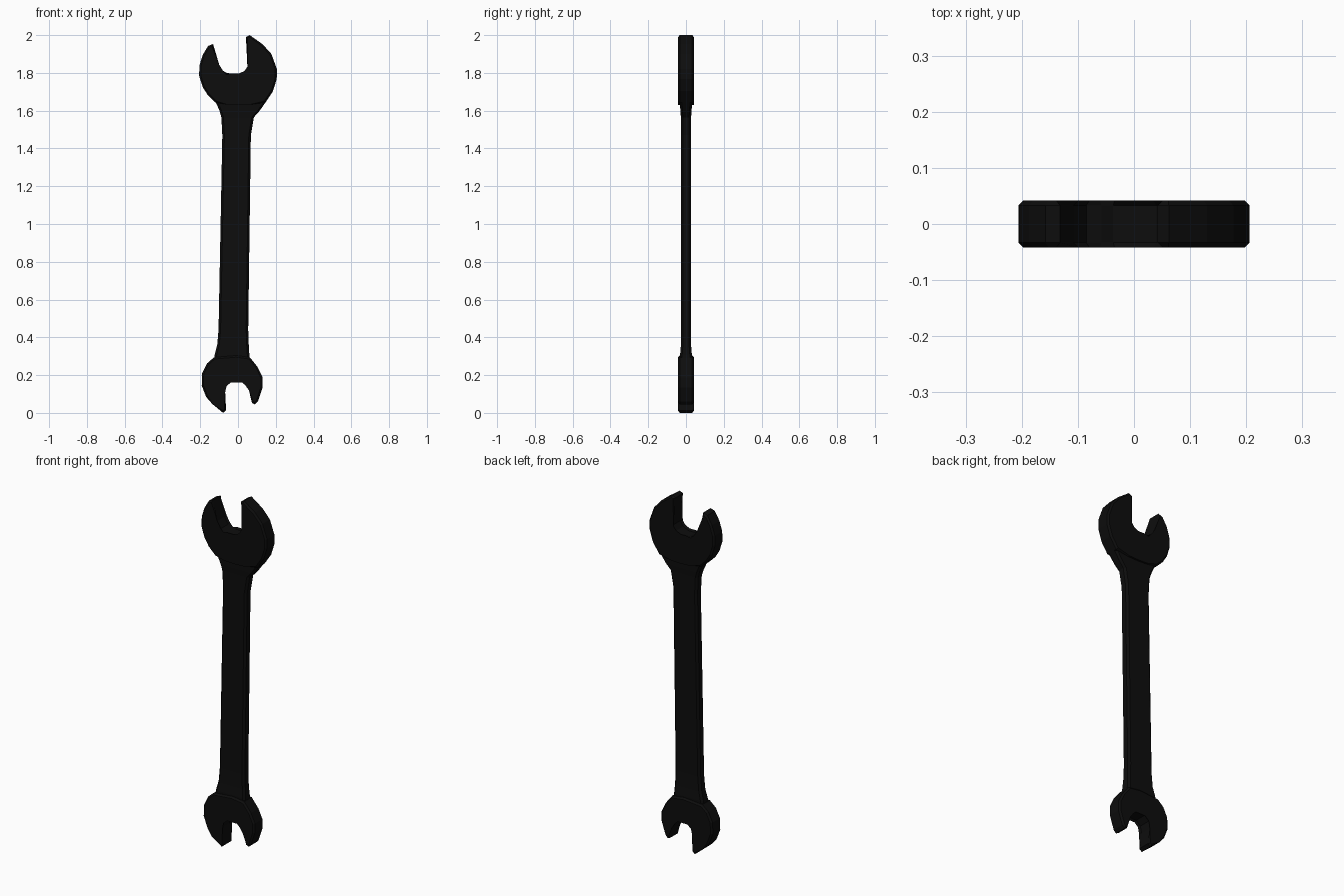
import bpy, bmesh

if "Cube" in bpy.data.objects:
    bpy.data.objects.remove(bpy.data.objects["Cube"])

steel = bpy.data.materials.new("black_steel")
steel.diffuse_color = (0.004, 0.004, 0.004, 1)
steel.use_nodes = True
steel.node_tree.nodes["Principled BSDF"].inputs["Base Color"].default_value = steel.diffuse_color


def finish(name, bm):
    bmesh.ops.recalc_face_normals(bm, faces=bm.faces)
    mesh = bpy.data.meshes.new(name)
    bm.to_mesh(mesh)
    bm.free()
    mesh.materials.append(steel)
    obj = bpy.data.objects.new(name, mesh)
    bpy.context.collection.objects.link(obj)
    return obj


# Flat plate cut from an x/z outline, with chamfered front and back rims
def jaw_head(name, outline, half=0.042, chamfer=0.009):
    bm = bmesh.new()
    front = [bm.verts.new((x, -half, z)) for x, z in outline]
    back = [bm.verts.new((x, half, z)) for x, z in outline]
    n = len(outline)
    bm.faces.new(front)
    bm.faces.new(back[::-1])
    for i in range(n):
        j = (i + 1) % n
        bm.faces.new((front[j], front[i], back[i], back[j]))
    rims = [e for e in bm.edges if abs(e.verts[0].co.y - e.verts[1].co.y) < 1e-6]
    bmesh.ops.bevel(bm, geom=rims, offset=chamfer, segments=1,
                    affect='EDGES', profile=0.5, clamp_overlap=True)
    bmesh.ops.triangulate(bm, faces=[f for f in bm.faces if len(f.verts) > 4])
    return finish(name, bm)


# Handle: chamfered bar lofted through (z, left, right, half thickness)
def handle(name, rings, c=0.011):
    bm = bmesh.new()
    loops = []
    for z, l, r, t in rings:
        section = [(l + c, -t), (r - c, -t), (r, -t + c), (r, t - c),
                   (r - c, t), (l + c, t), (l, t - c), (l, -t + c)]
        loops.append([bm.verts.new((x, y, z)) for x, y in section])
    for a, b in zip(loops, loops[1:]):
        for i in range(8):
            j = (i + 1) % 8
            bm.faces.new((a[i], a[j], b[j], b[i]))
    bm.faces.new(loops[0][::-1])
    bm.faces.new(loops[-1])
    return finish(name, bm)


# Large upper open end
jaw_head("large_jaw", [
    (-.132, 1.953), (-.158, 1.943), (-.187, 1.895), (-.204, 1.84), (-.206, 1.785),
    (-.187, 1.725), (-.16, 1.682), (-.12, 1.643), (-.06, 1.633), (0, 1.63),
    (.065, 1.632), (.145, 1.643), (.185, 1.703), (.205, 1.767), (.206, 1.82),
    (.177, 1.90), (.13, 1.952), (.062, 2.0), (.042, 1.99), (.059, 1.83),
    (.04, 1.803), (.008, 1.788), (-.037, 1.788), (-.058, 1.799), (-.085, 1.803),
    (-.108, 1.84)])

# Small lower open end
jaw_head("small_jaw", [
    (-.127, .294), (-.164, .262), (-.19, .209), (-.192, .145), (-.169, .085),
    (-.137, .048), (-.079, 0), (-.063, .013), (-.077, .109), (-.069, .146),
    (-.042, .17), (.026, .17), (.047, .151), (.058, .119), (.074, .053),
    (.09, .045), (.105, .06), (.13, .135), (.13, .188), (.105, .241),
    (.063, .294), (-.01, .304)])

# Tapered handle flaring into both heads
handle("handle", [
    (.26, -.13, .066, .031), (.31, -.123, .06, .031), (.36, -.11, .057, .027),
    (.44, -.103, .054, .026), (1.47, -.083, .068, .026), (1.565, -.088, .084, .027),
    (1.60, -.098, .115, .03), (1.65, -.12, .15, .032)])
